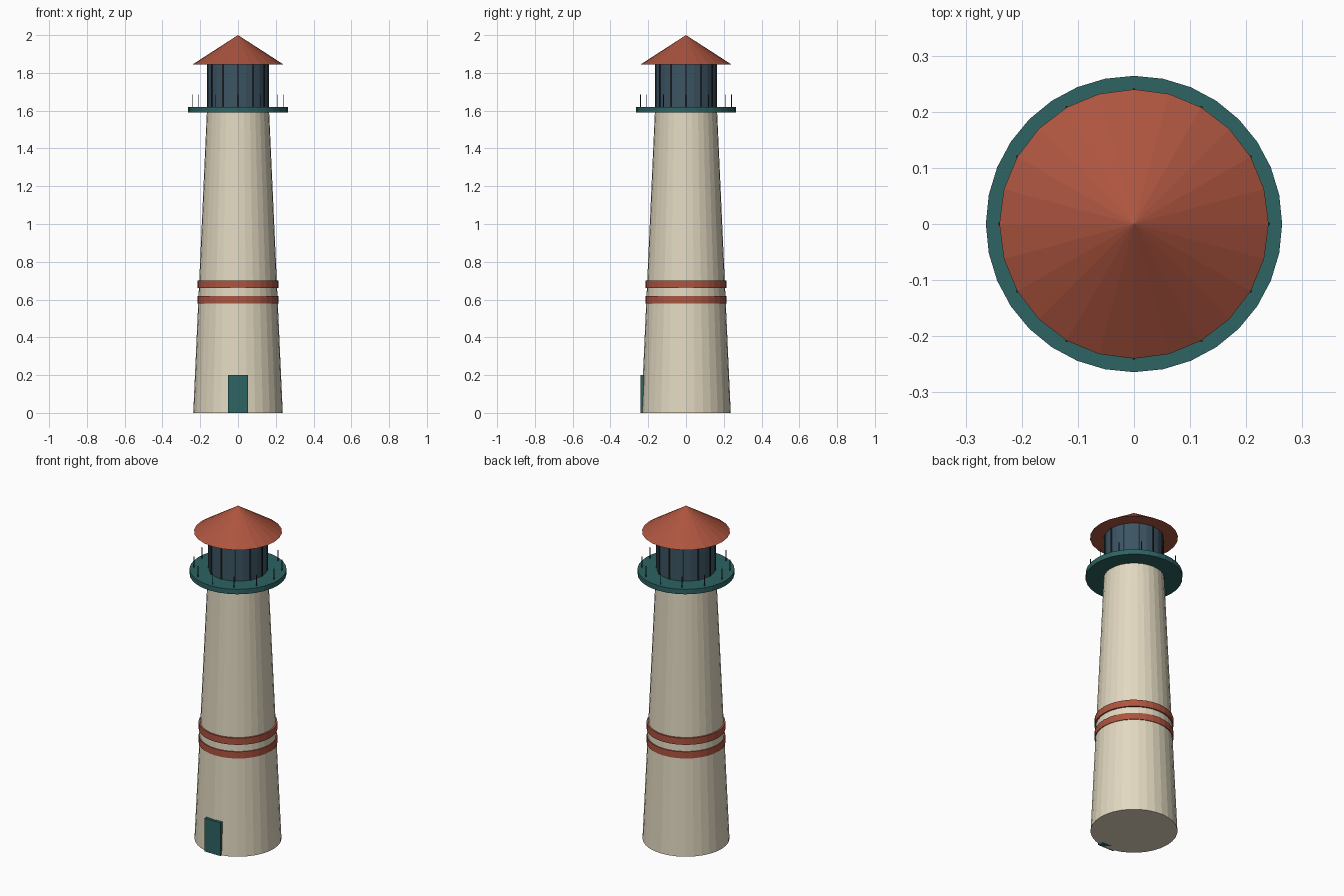
import bpy, math

if "Cube" in bpy.data.objects:
    bpy.data.objects.remove(bpy.data.objects["Cube"])


def material(name, rgb):
    m = bpy.data.materials.new(name)
    m.diffuse_color = (*rgb, 1)
    m.use_nodes = True
    m.node_tree.nodes["Principled BSDF"].inputs["Base Color"].default_value = m.diffuse_color
    return m


CREAM = material("cream", (0.76, 0.69, 0.53))
RED = material("red", (0.42, 0.09, 0.05))
TEAL = material("teal", (0.026, 0.125, 0.125))
GLASS = material("glass", (0.045, 0.09, 0.125))
DARK = material("dark_metal", (0.02, 0.03, 0.035))


def frustum(name, sides, r1, r2, z1, z2, mat, x=0, y=0):
    bpy.ops.mesh.primitive_cone_add(vertices=sides, radius1=r1, radius2=r2, depth=z2 - z1,
                                    location=(x, y, (z1 + z2) / 2))
    ob = bpy.context.object
    ob.name = name
    ob.data.materials.append(mat)
    return ob


def box(name, size, loc, mat, turn=0):
    bpy.ops.mesh.primitive_cube_add(size=1, location=loc, rotation=(0, 0, turn))
    ob = bpy.context.object
    ob.name = name
    ob.scale = size
    ob.data.materials.append(mat)
    return ob


# Tapered tower with two painted bands
frustum("tower", 32, 0.237, 0.165, 0, 1.59, CREAM)
for i, z in enumerate((0.58, 0.662)):
    frustum(f"band_{i + 1}", 32, 0.215, 0.215, z, z + 0.04, RED)

# Door set into the front of the tower
box("door", (0.105, 0.04, 0.2), (0, -0.222, 0.1), TEAL)

# Gallery deck, lantern room and roof
frustum("gallery_deck", 32, 0.264, 0.264, 1.59, 1.62, TEAL)
frustum("lantern_room", 24, 0.16, 0.16, 1.62, 1.845, GLASS)
frustum("roof", 24, 0.24, 0, 1.845, 2.0, RED)

# Lantern glazing bars and gallery railing posts
for i in range(12):
    a = i * math.pi / 6
    c, s = math.cos(a), math.sin(a)
    box(f"glazing_bar_{i + 1}", (0.008, 0.008, 0.225), (0.16 * c, 0.16 * s, 1.7325), DARK, a)
    frustum(f"railing_post_{i + 1}", 6, 0.0025, 0.0025, 1.615, 1.685, DARK, 0.24 * c, 0.24 * s)
